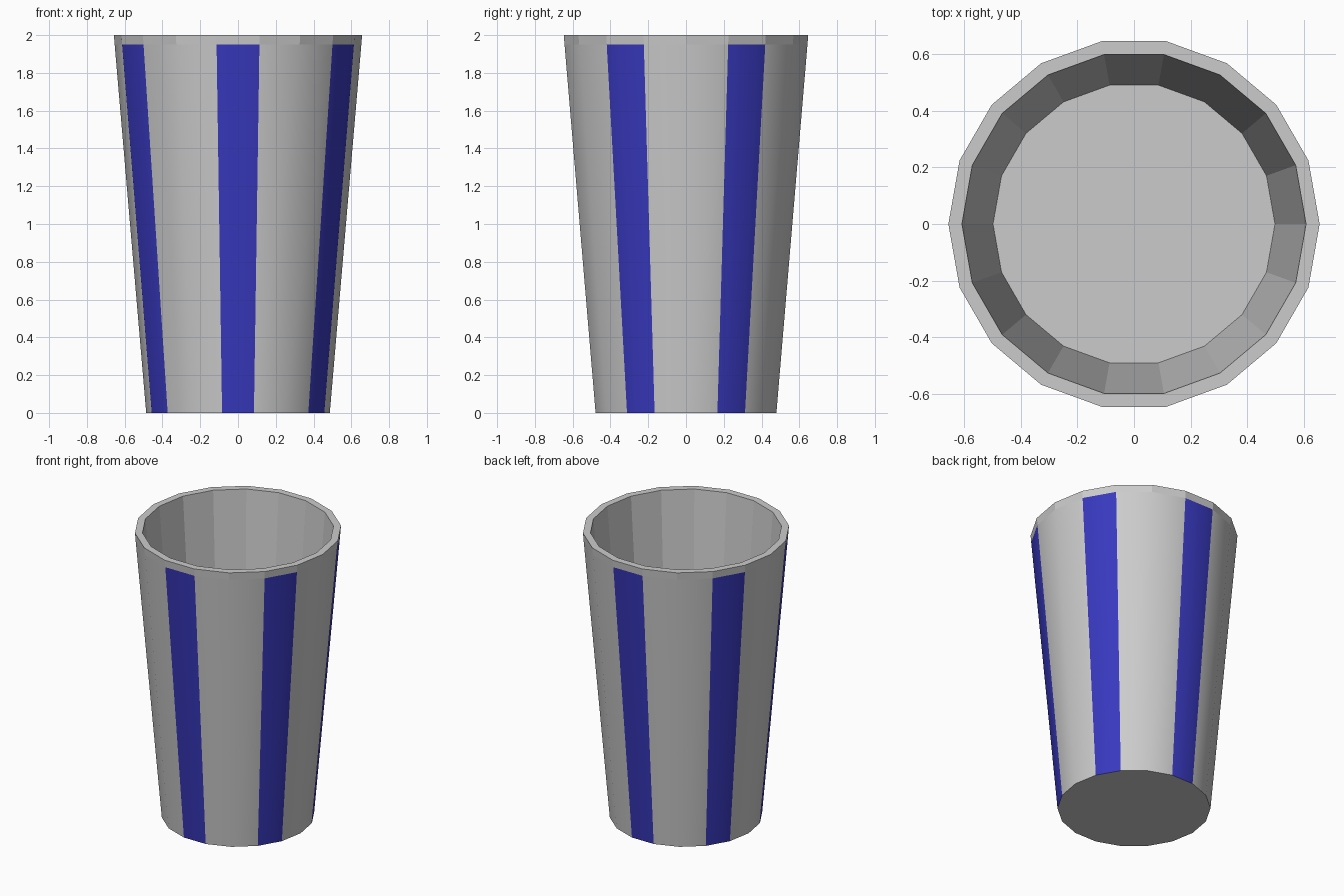
import bpy, bmesh
from math import cos, sin, pi

if "Cube" in bpy.data.objects:
    bpy.data.objects.remove(bpy.data.objects["Cube"])

SIDES = 18

# Profile from base to rim, then down the inside to the floor: (radius, height)
PROFILE = [(0.486, 0.0), (0.653, 1.95), (0.657, 2.0), (0.609, 2.0), (0.499, 0.62)]

# Materials: plain cup and blue stripes
plain = bpy.data.materials.new("plain")
plain.diffuse_color = (0.8, 0.8, 0.8, 1)
plain.use_nodes = True
plain.node_tree.nodes["Principled BSDF"].inputs["Base Color"].default_value = plain.diffuse_color
blue = bpy.data.materials.new("blue_stripe")
blue.diffuse_color = (0.04, 0.04, 0.52, 1)
blue.use_nodes = True
blue.node_tree.nodes["Principled BSDF"].inputs["Base Color"].default_value = blue.diffuse_color

bm = bmesh.new()
rings = []
for r, z in PROFILE:
    rings.append([bm.verts.new((r * cos(2 * pi * i / SIDES), r * sin(2 * pi * i / SIDES), z))
                  for i in range(SIDES)])

# Base and inner floor
bm.faces.new(rings[0][::-1])
bm.faces.new(rings[-1])

# Walls: the smooth outer wall has a stripe on every third side
for level, (low, high) in enumerate(zip(rings, rings[1:])):
    for i in range(SIDES):
        j = (i + 1) % SIDES
        face = bm.faces.new((low[i], low[j], high[j], high[i]))
        if level == 0:
            face.smooth = True
            face.material_index = 1 if i % 3 == 1 else 0

# Crisp edges around the base and under the rim band
for ring in rings[:2]:
    for i in range(SIDES):
        bm.edges.get((ring[i], ring[(i + 1) % SIDES])).smooth = False

mesh = bpy.data.meshes.new("cup")
bm.to_mesh(mesh)
bm.free()
mesh.materials.append(plain)
mesh.materials.append(blue)
cup = bpy.data.objects.new("cup", mesh)
bpy.context.collection.objects.link(cup)
